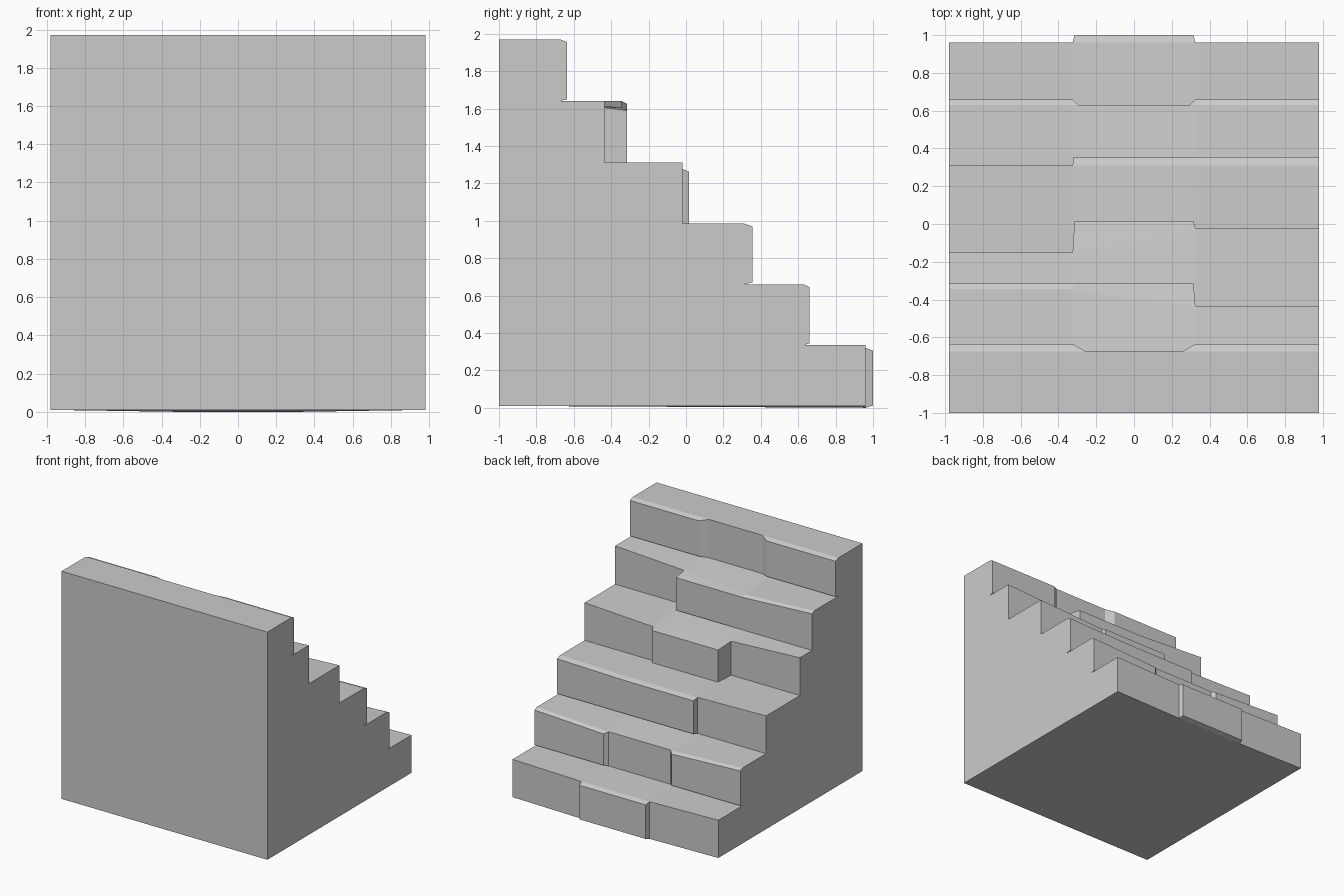
import bpy, bmesh

if "Cube" in bpy.data.objects:
    bpy.data.objects.remove(bpy.data.objects["Cube"])

# Each step: top z, front y of (left, middle, right) stones, base y of (left, right),
# wear sag, lower edge lip, inner x of the middle stone
STEPS = [
    (0.335, (0.96, 1.00, 0.96), (0.96, 0.96), 0.015, 0.012, 0.315),
    (0.66, (0.66, 0.63, 0.66), (0.63, 0.63), 0.03, 0.01, 0.295),
    (0.985, (0.31, 0.355, 0.355), (0.31, 0.31), 0.015, 0.01, 0.32),
    (1.31, (-0.15, 0.015, -0.02), (-0.15, -0.02), 0.033, 0.0, 0.315),
    (1.64, (-0.315, -0.315, -0.435), (-0.345, -0.435), 0.035, 0.0, 0.315),
    (1.97, (-0.635, -0.675, -0.635), (-0.675, -0.675), 0.0, 0.01, 0.255),
]
HALF, JOINT, BACK = 0.98, 0.325, -1.0


def section(c):
    """Stair profile at column c (0..5), from the bottom back to the top back."""
    side = -1 if c < 3 else 1
    outer = c in (0, 5)
    stone = (0, 0, 1, 1, 2, 2)[c]
    x = side * (HALF if outer else JOINT)
    pts = [(x, BACK, 0.01)]
    floor = 0.01 if outer else 0.0
    for top, fronts, bases, sag, lip, inner in STEPS:
        yf, yb = fronts[stone], bases[0 if c < 3 else 1]
        xf = side * inner if c in (2, 3) else x
        out = abs(yf - yb) > 0.001
        z = top - (0 if outer else sag)
        pts += [(x, yb, floor),
                (xf, yf, floor + (lip if out else 0)),
                (xf, yf, z - (0.015 if out else 0)),
                (x, yb, z)]
        floor = top
    pts.append((x, BACK, 1.97))
    return pts


bm = bmesh.new()
cache = {}


def vert(p):
    key = tuple(round(v, 4) for v in p)
    if key not in cache:
        cache[key] = bm.verts.new(p)
    return cache[key]


def face(points):
    vs = list(dict.fromkeys(vert(p) for p in points))
    if len(vs) > 2 and bm.faces.get(vs) is None:
        bm.faces.new(vs)


# Loft the profiles across the width, then close both flanks
cols = [section(c) for c in range(6)]
n = len(cols[0])
for a, b in zip(cols, cols[1:]):
    for i in range(n):
        j = (i + 1) % n
        face((a[i], a[j], b[j], b[i]))
face(cols[0])
face(cols[-1])
bmesh.ops.recalc_face_normals(bm, faces=bm.faces)

mesh = bpy.data.meshes.new("stone_stairs")
bm.to_mesh(mesh)
bm.free()
stairs = bpy.data.objects.new("stone_stairs", mesh)
bpy.context.collection.objects.link(stairs)
